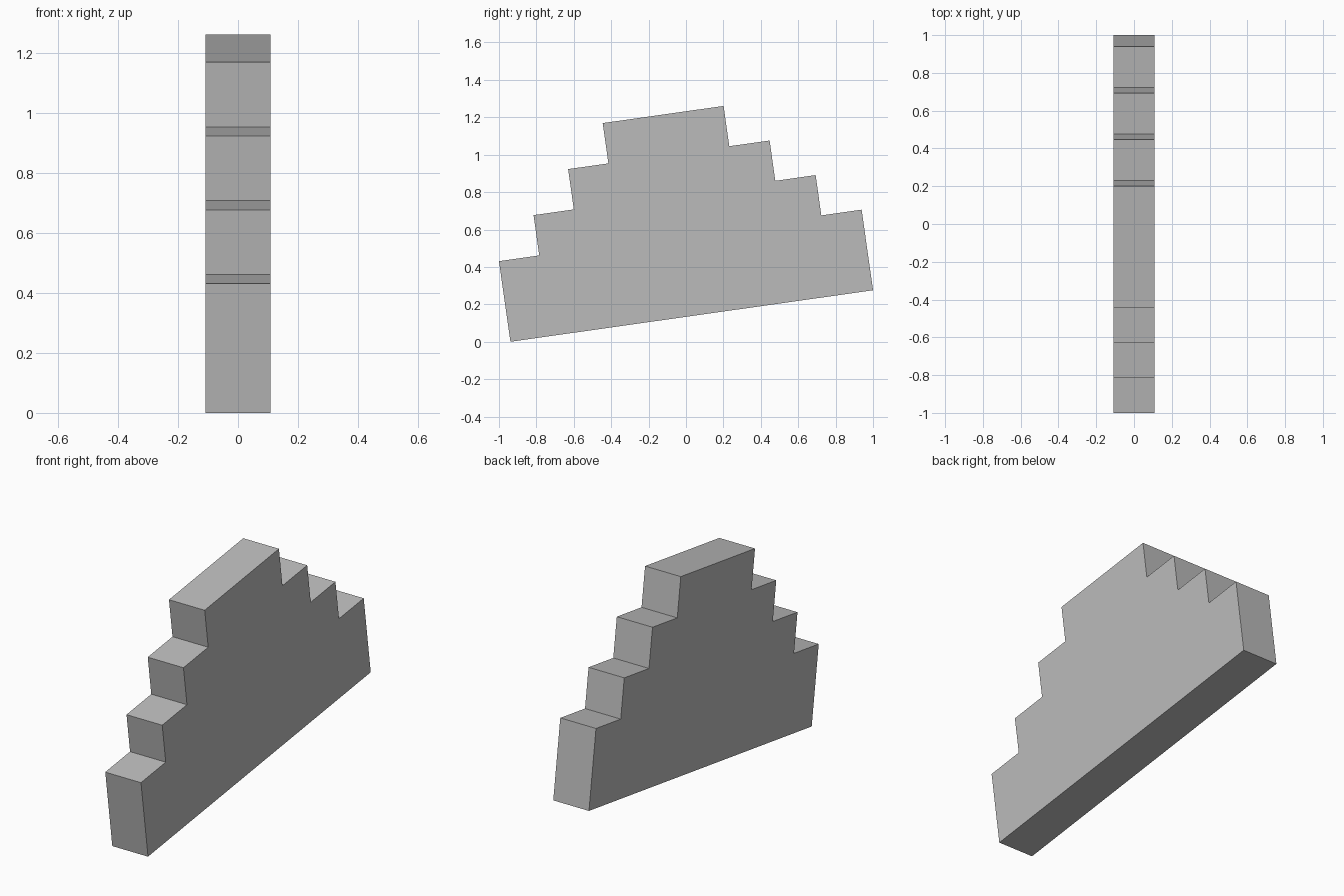
import bpy
import bmesh
from math import radians, sin
from mathutils import Matrix, Vector

cube = bpy.data.objects.get("Cube")
if cube:
    bpy.data.objects.remove(cube, do_unlink=True)

UNIT = 0.2176          # one step of the stair grid, also the thickness
TILT = radians(8.08)   # the whole block leans up towards the back
BASE_ROWS, STEPS, LENGTH = 2, 3, 9

# Plain grey stone
grey = bpy.data.materials.new("grey")
grey.use_nodes = True
colour = (0.5, 0.5, 0.5, 1)
grey.diffuse_color = colour
grey.node_tree.nodes["Principled BSDF"].inputs["Base Color"].default_value = colour

# Stepped outline: front half climbing, then mirrored for the back
front = [(0, 0), (0, BASE_ROWS)]
for i in range(1, STEPS + 1):
    front += [(i, BASE_ROWS + i - 1), (i, BASE_ROWS + i)]
outline = front + [(LENGTH - y, z) for y, z in reversed(front)]

# Extrude the outline across the thickness
bm = bmesh.new()
verts = [bm.verts.new((-UNIT / 2, y * UNIT, z * UNIT)) for y, z in outline]
face = bm.faces.new(verts)
side = bmesh.ops.extrude_face_region(bm, geom=[face])["geom"]
moved = [v for v in side if isinstance(v, bmesh.types.BMVert)]
bmesh.ops.translate(bm, verts=moved, vec=(UNIT, 0, 0))

# Tilt about the lower front edge and centre along y
bmesh.ops.transform(bm, verts=bm.verts, matrix=Matrix.Rotation(TILT, 4, "X"))
shift = Vector((0, BASE_ROWS * UNIT * sin(TILT) - 1, 0))
bmesh.ops.translate(bm, verts=bm.verts, vec=shift)
bmesh.ops.recalc_face_normals(bm, faces=bm.faces)

mesh = bpy.data.meshes.new("stepped_wall")
bm.to_mesh(mesh)
bm.free()
mesh.materials.append(grey)
wall = bpy.data.objects.new("stepped_wall", mesh)
bpy.context.collection.objects.link(wall)
